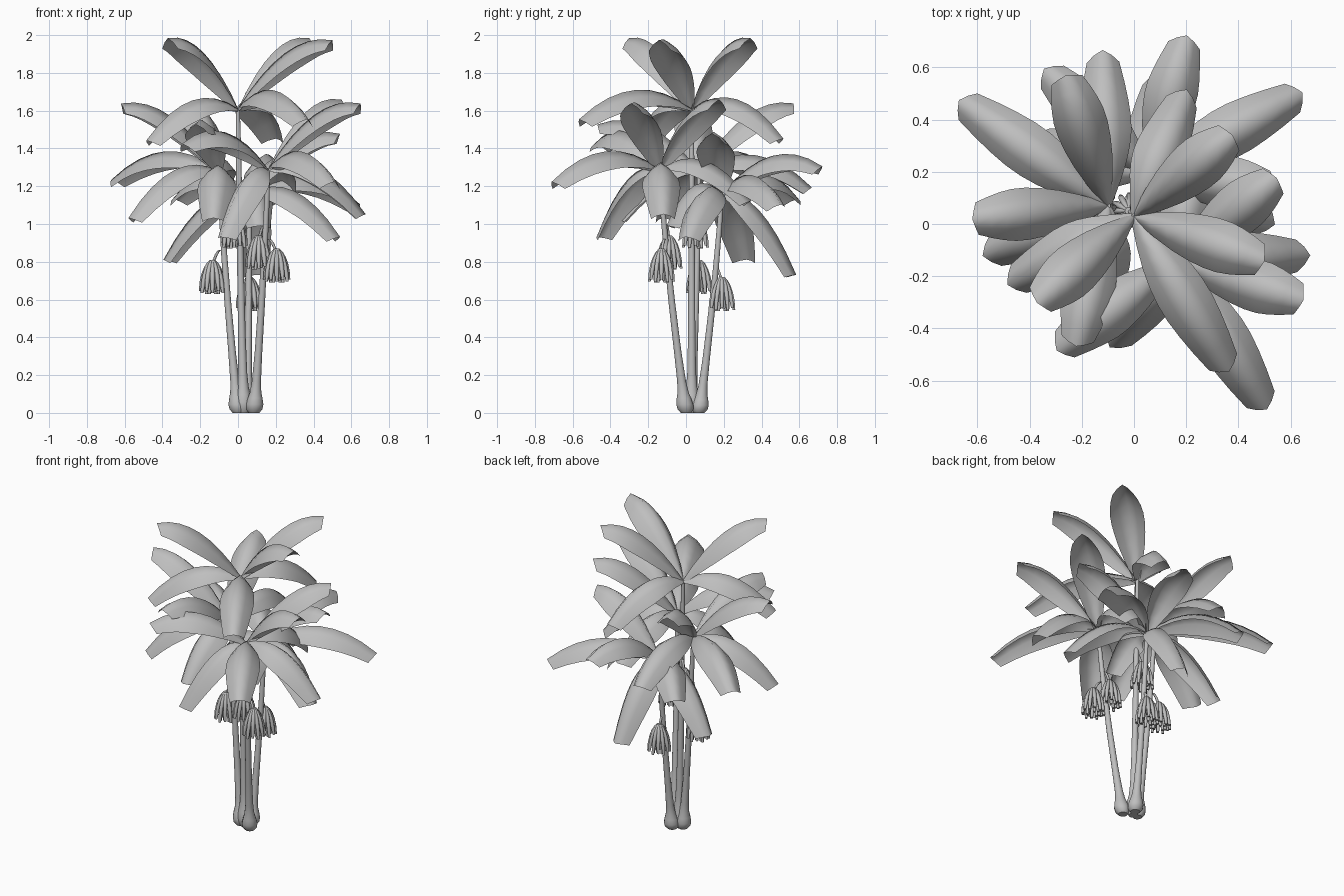
import bpy, bmesh, math
from mathutils import Vector

cube = bpy.data.objects.get("Cube")
if cube:
    bpy.data.objects.remove(cube)

grey = bpy.data.materials.new("plain grey")
grey.use_nodes = True
GREY = (0.52, 0.52, 0.52, 1)
grey.diffuse_color = GREY
grey.node_tree.nodes["Principled BSDF"].inputs["Base Color"].default_value = GREY


def bezier(a, b, c, t):
    return a * (1 - t) ** 2 + b * (2 * t * (1 - t)) + c * t * t


def finish(bm, name):
    mesh = bpy.data.meshes.new(name)
    bm.to_mesh(mesh)
    bm.free()
    obj = bpy.data.objects.new(name, mesh)
    bpy.context.collection.objects.link(obj)
    mesh.materials.append(grey)
    for p in mesh.polygons:
        p.use_smooth = len(p.vertices) == 4
    return obj


def tube(bm, points, radii, sides):
    """Upright tube of level rings, closed at both ends."""
    rings = []
    for p, r in zip(points, radii):
        rings.append([bm.verts.new((p.x + r * math.cos(math.tau * i / sides),
                                    p.y + r * math.sin(math.tau * i / sides), p.z))
                      for i in range(sides)])
    for low, high in zip(rings, rings[1:]):
        for i in range(sides):
            j = (i + 1) % sides
            bm.faces.new((low[i], low[j], high[j], high[i]))
    bm.faces.new(rings[0][::-1])
    bm.faces.new(rings[-1])


def leaf(name, crown, tip):
    """Arched blade, folded down along the midrib, with a blunt tip."""
    a, c = Vector(crown), Vector(tip)
    flat = Vector((c.x - a.x, c.y - a.y, 0))
    arch = 0.22 if c.z > a.z + 0.2 else 0.25
    b = (a + c) / 2 + Vector((0, 0, arch))
    side = Vector((-flat.y, flat.x, 0)).normalized()
    widths = (0.035, 0.105, 0.155, 0.185, 0.2, 0.2, 0.185, 0.16, 0.125)
    bm = bmesh.new()
    rows = []
    last = len(widths) - 1
    for k, w in enumerate(widths):
        t = k / last
        tangent = ((b - a) * (1 - t) + (c - b) * t).normalized()
        up = tangent.cross(side)
        p = bezier(a, b, c, t)
        row = []
        for s in (-1, -0.55, 0, 0.55, 1):
            v = p + side * (s * w / 2) - up * (0.46 * w * abs(s) ** 1.5)
            if k == last:
                v += tangent * (0.01 * (1 - abs(s)))
            row.append(bm.verts.new(v))
        rows.append(row)
    for r0, r1 in zip(rows, rows[1:]):
        for i in range(4):
            bm.faces.new((r0[i], r1[i], r1[i + 1], r0[i + 1]))
    finish(bm, name)


def trunk(name, base, crown):
    """Slender leaning stem with a swollen foot."""
    a, c = Vector(base), Vector(crown)
    b = Vector(((a.x + 2 * c.x) / 3, (a.y + 2 * c.y) / 3, c.z * 0.5))
    steps = (0, 0.015, 0.035, 0.06, 0.085, 0.13, 0.25, 0.45, 0.65, 0.85, 1)
    radii = (0.028, 0.043, 0.046, 0.039, 0.03, 0.024, 0.02, 0.018, 0.016, 0.014, 0.01)
    bm = bmesh.new()
    tube(bm, [bezier(a, b, c, t) for t in steps], radii, 14)
    finish(bm, name)


def fruit_bunch(name, top, stem):
    """Hanging skirt of flared fingers on a short stalk."""
    top, stem = Vector(top), Vector(stem)
    bm = bmesh.new()
    mid = (top + stem) / 2 + Vector((0, 0, 0.04))
    tube(bm, [bezier(top - Vector((0, 0, 0.03)), mid, stem, i / 5) for i in range(6)],
         [0.008] * 6, 6)
    for count, spread, drop, turn in ((12, 0.064, 0.165, 0), (8, 0.036, 0.17, 0.3)):
        for i in range(count):
            ang = turn + math.tau * i / count
            out = Vector((math.cos(ang), math.sin(ang), 0))
            end = top + out * spread - Vector((0, 0, drop + 0.01 * (i % 2)))
            knee = top + out * spread * 0.75 - Vector((0, 0, 0.04))
            tube(bm, [bezier(end, knee, top + out * 0.008, k / 5) for k in range(6)],
                 (0.008, 0.012, 0.013, 0.012, 0.01, 0.007), 6)
    finish(bm, name)


# Each stem: foot, crown, leaf tips
plants = {
    "tall": ((0.03, 0.03, 0), (0.0, 0.03, 1.61), (
        (-0.365, -0.295, 1.985), (0.49, -0.14, 1.975), (0.37, 0.335, 1.985),
        (0.2, 0.51, 1.46), (0.36, -0.56, 1.56), (-0.48, -0.23, 1.45))),
    "front": ((0.085, 0.0, 0), (0.16, -0.14, 1.29), (
        (0.64, -0.29, 1.64), (0.54, 0.17, 1.66), (-0.29, -0.48, 1.43),
        (0.67, -0.12, 1.06), (-0.09, -0.47, 0.94), (0.505, -0.705, 1.23),
        (0.25, 0.34, 1.13))),
    "left_lean": ((0.0, 0.03, 0), (-0.1, 0.07, 1.28), (
        (-0.61, 0.02, 1.64), (-0.665, 0.47, 1.24), (-0.575, -0.12, 1.04),
        (-0.22, -0.46, 1.53), (-0.13, -0.37, 1.04), (-0.12, 0.66, 1.2),
        (-0.26, 0.56, 1.64))),
    "back": ((0.05, 0.07, 0), (0.06, 0.19, 1.16), (
        (0.53, 0.14, 1.48), (0.535, 0.0, 0.94), (0.2, 0.715, 1.31), (0.64, 0.5, 1.11),
        (-0.34, 0.59, 1.14), (0.1, 0.58, 0.74), (-0.39, 0.32, 0.82), (0.12, -0.1, 1.0))),
}
for label, (foot, crown, tips) in plants.items():
    trunk(label + "_trunk", foot, crown)
    for n, tip in enumerate(tips):
        leaf(f"{label}_leaf_{n + 1}", crown, tip)

# Fruit bunches: top of bunch, joint on the stem
bunches = (
    ((-0.135, 0.07, 0.81), (-0.085, 0.06, 0.86)),
    ((0.06, 0.19, 0.72), (0.057, 0.15, 0.77)),
    ((0.11, -0.09, 0.94), (0.145, -0.105, 0.99)),
    ((0.205, -0.13, 0.87), (0.15, -0.11, 0.92)),
    ((-0.02, 0.05, 1.05), (0.01, 0.03, 1.1)),
)
for n, (top, joint) in enumerate(bunches):
    fruit_bunch(f"fruit_bunch_{n + 1}", top, joint)
